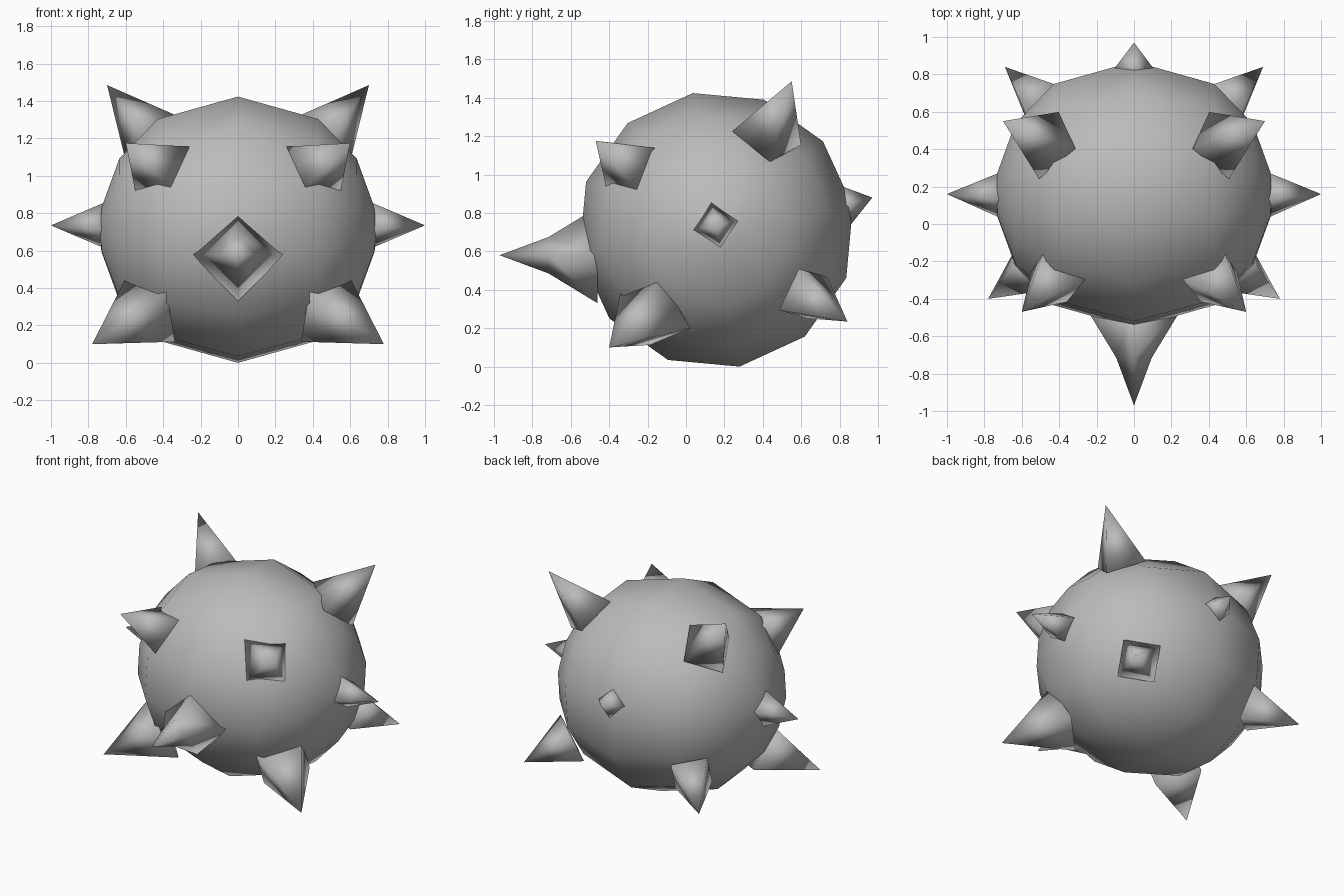
import bpy, bmesh, math
from mathutils import Vector

old = bpy.data.objects.get("Cube")
if old:
    bpy.data.objects.remove(old, do_unlink=True)

grey = bpy.data.materials.new("plain_grey")
grey.use_nodes = True
colour = (0.5, 0.5, 0.5, 1)
grey.diffuse_color = colour
grey.node_tree.nodes["Principled BSDF"].inputs["Base Color"].default_value = colour


def finish(name, bm):
    bmesh.ops.recalc_face_normals(bm, faces=bm.faces)
    for f in bm.faces:
        f.smooth = True
    mesh = bpy.data.meshes.new(name)
    bm.to_mesh(mesh)
    bm.free()
    mesh.materials.append(grey)
    ob = bpy.data.objects.new(name, mesh)
    bpy.context.collection.objects.link(ob)


def loft(bm, rings):
    for a, b in zip(rings, rings[1:]):
        for i in range(len(a)):
            j = (i + 1) % len(a)
            bm.faces.new((a[i], a[j], b[j], b[i]))


def fan(bm, ring, tip):
    v = bm.verts.new(tip)
    for i in range(len(ring)):
        bm.faces.new((ring[i], ring[(i + 1) % len(ring)], v))


# Round body: twelve-sided rings around the sideways axis
def body():
    bm = bmesh.new()
    centre = Vector((0, 0.157, 0.712))
    half = [(0.43, 0.6), (0.635, 0.385), (0.73, 0.12)]
    profile = [(-x, r) for x, r in reversed(half)] + [(0, 0.722)] + half
    rings = []
    for x, r in profile:
        ring = []
        for i in range(12):
            a = math.radians(9.7 + 30 * i)
            ring.append(bm.verts.new(centre + Vector((x, r * math.cos(a), r * math.sin(a)))))
        rings.append(ring)
    loft(bm, rings)
    fan(bm, rings[0], centre - Vector((0.745, 0, 0)))
    fan(bm, rings[-1], centre + Vector((0.745, 0, 0)))
    finish("body", bm)


# Four-sided spike; hint points from the base centre to one corner
def spike(name, tip, base, radius, hint, waist=None):
    tip, base, hint = Vector(tip), Vector(base), Vector(hint)
    axis = (tip - base).normalized()
    u = (hint - axis * hint.dot(axis)).normalized()
    v = axis.cross(u)
    bm = bmesh.new()
    rings = []
    for t, r in [(0, radius)] + ([waist] if waist else []):
        c = base.lerp(tip, t)
        rings.append([bm.verts.new(c + d * r) for d in (u, v, -u, -v)])
    loft(bm, rings)
    bm.faces.new(rings[0])
    fan(bm, rings[-1], tip)
    finish(name, bm)


body()

# Middle spikes
spike("front_spike", (0, -0.97, 0.58), (0, -0.46, 0.58), 0.25, (0, 0, 1), (0.5, 0.095))
spike("back_spike", (0, 0.97, 0.88), (0, 0.79, 0.83), 0.135, (0, 0, 1))

# Paired spikes
pairs = [
    ("side_spike", (1, 0.16, 0.735), (0.69, 0.155, 0.735), 0.135, (0, -0.2, 1)),
    ("upper_front_spike", (0.6, -0.47, 1.175), (0.4, -0.26, 1.02), 0.2, (0.08, 0.14, 0.12)),
    ("upper_back_spike", (0.7, 0.55, 1.485), (0.455, 0.42, 1.19), 0.19, (-0.145, -0.02, 0.115)),
    ("lower_front_spike", (0.78, -0.4, 0.1), (0.465, -0.16, 0.29), 0.22, (0.18, -0.01, 0.15)),
    ("lower_back_spike", (0.69, 0.84, 0.235), (0.47, 0.61, 0.38), 0.17, (0.12, -0.01, 0.12)),
]
for name, tip, base, radius, hint in pairs:
    for side, s in (("left", 1), ("right", -1)):
        flip = Vector((s, 1, 1))
        spike(side + "_" + name, Vector(tip) * flip, Vector(base) * flip, radius,
              Vector(hint) * flip)
